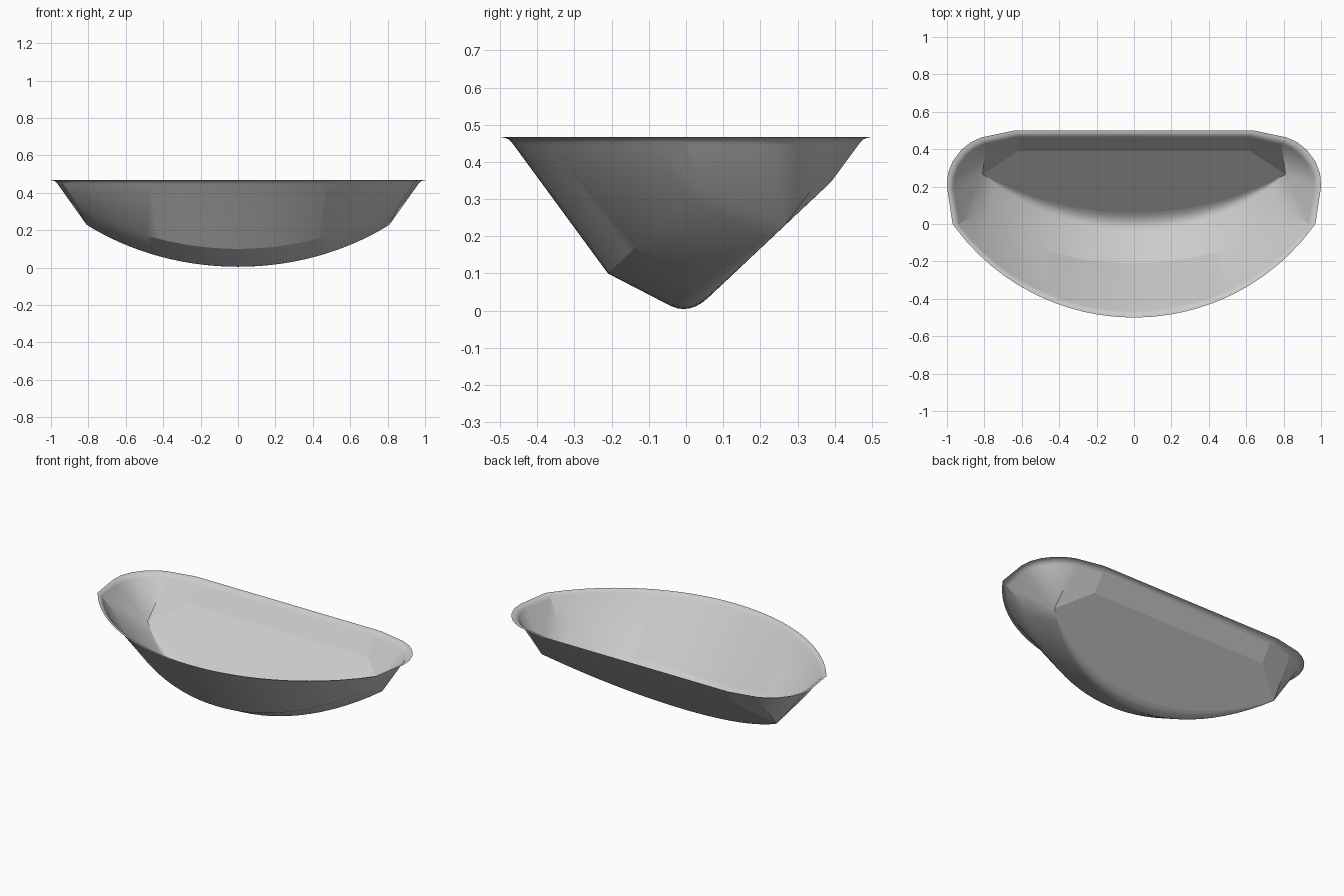
import bpy, bmesh, math
from mathutils import Vector

cube = bpy.data.objects.get("Cube")
if cube:
    bpy.data.objects.remove(cube)

STEPS = 14
CORNER = Vector((0.81, 0.265, 0.229))        # where floor, end wall and front band meet
BACK_CORNER = Vector((0.62, 0.39, 0.346))
FAN = [(1, 0.2), (0.995, 0.27), (0.97, 0.335), (0.925, 0.395), (0.875, 0.435), (0.82, 0.462)]


def arc(half_width, start, end):
    """Half of a circular arc, from the centre line out to the end point (y, z pairs)."""
    (y0, z0), (y1, z1) = start, end
    sag = y1 - y0
    radius = (half_width ** 2 + sag ** 2) / (2 * sag)
    points = []
    for i in range(STEPS + 1):
        x = half_width * i / STEPS
        rise = (radius - math.sqrt(radius ** 2 - x * x)) / sag
        points.append(Vector((x, y0 + rise * sag, z0 + rise * (z1 - z0))))
    return points


def grid(bm, rows):
    """Skin successive rows of points, collapsing repeated points to triangles."""
    verts = [[bm.verts.new(p) for p in row] for row in rows]
    for a, b in zip(verts, verts[1:]):
        for i in range(len(a) - 1):
            quad = [a[i], a[i + 1], b[i + 1], b[i]]
            face = [v for k, v in enumerate(quad) if (v.co - quad[k - 1].co).length > 1e-5]
            if len(face) > 2:
                bm.faces.new(face)


bm = bmesh.new()

# Flared lip and side walls
outline = arc(0.97, (-0.5, 0), (0, 0))
outline += [Vector((x, y, 0)) for x, y in FAN + [(0.64, 0.5), (0, 0.5)]]
lip = [(0, 0.467), (0.012, 0.465), (0.022, 0.461), (0.03, 0.454), (0.037, 0.445)]
rows = [[Vector((p.x * (1 - d), p.y * (1 - 2 * d), z)) for p in outline] for d, z in lip]
crease = arc(0.86, (-0.21, 0.1), (0.04, 0.335))
back_centre = Vector((0, BACK_CORNER.y, BACK_CORNER.z))
rows.append(crease + [CORNER] * len(FAN) + [BACK_CORNER, back_centre])
grid(bm, rows)

# Lower front band, rolling round the keel into the sloping floor
a, b, c = Vector((-0.04, 0.012)), Vector((0.011, -0.011)), Vector((0.06, 0.035))
band = [crease]
for k in range(7):
    t = k / 6
    start = a * (1 - t) ** 2 + b * 2 * t * (1 - t) + c * t * t
    band.append(arc(CORNER.x, start, (CORNER.y, CORNER.z)))
grid(bm, band)

# Flat sloping floor
bm.faces.new([bm.verts.new(p) for p in band[-1] + [BACK_CORNER, back_centre]])

bmesh.ops.remove_doubles(bm, verts=bm.verts, dist=1e-4)
mirrored = bmesh.ops.duplicate(bm, geom=bm.verts[:] + bm.edges[:] + bm.faces[:])["geom"]
for v in mirrored:
    if isinstance(v, bmesh.types.BMVert):
        v.co.x = -v.co.x
bmesh.ops.reverse_faces(bm, faces=[f for f in mirrored if isinstance(f, bmesh.types.BMFace)])
bmesh.ops.remove_doubles(bm, verts=bm.verts, dist=1e-4)
bmesh.ops.recalc_face_normals(bm, faces=bm.faces)

mesh = bpy.data.meshes.new("basin")
bm.to_mesh(mesh)
bm.free()
basin = bpy.data.objects.new("basin", mesh)
bpy.context.collection.objects.link(basin)

grey = bpy.data.materials.new("plain grey")
grey.use_nodes = True
colour = (0.6, 0.6, 0.6, 1)
grey.diffuse_color = colour
grey.node_tree.nodes["Principled BSDF"].inputs["Base Color"].default_value = colour
mesh.materials.append(grey)

# Smooth curves with crisp creases; floor and back wall stay flat
bpy.ops.object.select_all(action='DESELECT')
basin.select_set(True)
bpy.context.view_layer.objects.active = basin
bpy.ops.object.shade_smooth_by_angle(angle=math.radians(24))
for face in mesh.polygons:
    if face.center.y > 0.15 and face.area > 0.02:
        face.use_smooth = False
